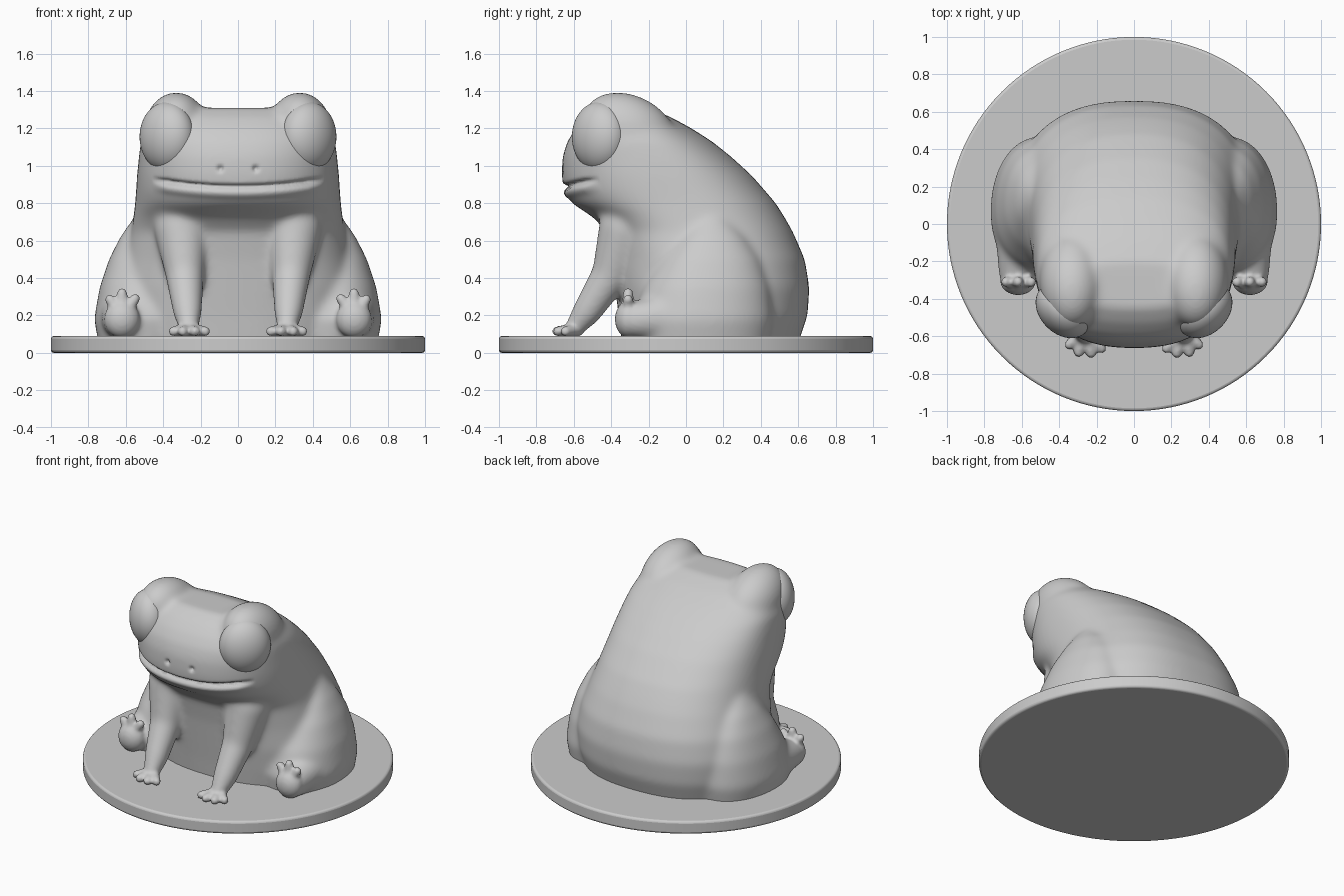
import bpy, bmesh, math
from mathutils import Matrix, Vector

cube = bpy.data.objects.get("Cube")
if cube:
    bpy.data.objects.remove(cube, do_unlink=True)

VOXEL = 0.011

clay = bpy.data.materials.new("clay_grey")
clay.use_nodes = True
clay.diffuse_color = (0.6, 0.6, 0.6, 1)
clay.node_tree.nodes["Principled BSDF"].inputs["Base Color"].default_value = (0.6, 0.6, 0.6, 1)


def skin(bm, rings):
    """Close a stack of equal point rings into a solid."""
    rings = [[bm.verts.new(p) for p in ring] for ring in rings]
    for low, high in zip(rings, rings[1:]):
        for i in range(len(low)):
            j = (i + 1) % len(low)
            bm.faces.new((low[i], low[j], high[j], high[i]))
    bm.faces.new(rings[0][::-1])
    bm.faces.new(rings[-1])


def loft(bm, sections, x=0.0, n=2.4, count=64):
    """Stack rounded sections: height, half width, front y, widest y, back y."""
    rings = []
    for z, w, front, mid, back in sections:
        ring = []
        for i in range(count):
            a = 2 * math.pi * i / count
            c, s = math.cos(a), math.sin(a)
            depth = back - mid if s > 0 else mid - front
            ring.append((x + w * math.copysign(abs(c) ** (2 / n), c),
                         mid + depth * math.copysign(abs(s) ** (2 / n), s), z))
        rings.append(ring)
    skin(bm, rings)


def ellipsoid(bm, centre, radii, tilt=0.0, turn=0.0):
    m = (Matrix.Translation(centre) @ Matrix.Rotation(turn, 4, 'Z')
         @ Matrix.Rotation(tilt, 4, 'X') @ Matrix.Diagonal((*radii, 1)))
    bmesh.ops.create_uvsphere(bm, u_segments=48, v_segments=32, radius=1, matrix=m)


def capsule(bm, a, ra, b, rb, count=24):
    """Tapered limb segment with rounded ends."""
    a, b = Vector(a), Vector(b)
    spin = (b - a).to_track_quat('Z', 'Y')
    rings = []
    for centre, r, first in ((a, ra, -85), (b, rb, 0)):
        for step in range(6):
            lat = math.radians(first + step * 17)
            ring = []
            for i in range(count):
                t = 2 * math.pi * i / count
                p = Vector((math.cos(lat) * math.cos(t),
                            math.cos(lat) * math.sin(t), math.sin(lat)))
                ring.append(centre + spin @ (p * r))
            rings.append(ring)
    skin(bm, rings)


def limb(bm, points):
    for (a, ra), (b, rb) in zip(points, points[1:]):
        capsule(bm, a, ra, b, rb)


def make_object(name, bm):
    mesh = bpy.data.meshes.new(name)
    bmesh.ops.recalc_face_normals(bm, faces=bm.faces)
    bm.to_mesh(mesh)
    bm.free()
    obj = bpy.data.objects.new(name, mesh)
    bpy.context.collection.objects.link(obj)
    return obj


def fuse(obj, rounds):
    """Merge overlapping volumes into one skin and relax it."""
    remesh = obj.modifiers.new("fuse", 'REMESH')
    remesh.mode = 'VOXEL'
    remesh.voxel_size = VOXEL
    relax = obj.modifiers.new("relax", 'SMOOTH')
    relax.factor = 0.5
    relax.iterations = rounds
    bpy.context.view_layer.update()
    graph = bpy.context.evaluated_depsgraph_get()
    mesh = bpy.data.meshes.new_from_object(obj.evaluated_get(graph))
    obj.modifiers.clear()
    obj.data = mesh


def finish(obj):
    obj.data.materials.clear()
    obj.data.materials.append(clay)
    obj.data.shade_smooth()


# Torso and head
bm = bmesh.new()
loft(bm, [
    (0.02, 0.58, -0.34, 0.10, 0.59),
    (0.20, 0.63, -0.36, 0.10, 0.65),
    (0.35, 0.64, -0.38, 0.10, 0.66),
    (0.50, 0.61, -0.40, 0.10, 0.635),
    (0.65, 0.57, -0.43, 0.05, 0.57),
    (0.72, 0.56, -0.49, 0.00, 0.53),
    (0.80, 0.55, -0.61, -0.05, 0.48),
    (0.87, 0.545, -0.655, -0.10, 0.42),
    (0.95, 0.54, -0.665, -0.15, 0.35),
    (1.05, 0.53, -0.66, -0.20, 0.24),
    (1.13, 0.52, -0.635, -0.25, 0.14),
    (1.20, 0.49, -0.59, -0.28, 0.03),
    (1.26, 0.44, -0.53, -0.30, -0.08),
    (1.31, 0.34, -0.45, -0.32, -0.20)])

for side in (1, -1):
    # Brow ridges
    ellipsoid(bm, (side * 0.33, -0.30, 1.18), (0.175, 0.27, 0.195), tilt=math.radians(-28))
    # Thighs
    loft(bm, [
        (0.02, 0.24, -0.27, 0.06, 0.44),
        (0.18, 0.27, -0.29, 0.06, 0.47),
        (0.35, 0.24, -0.23, 0.08, 0.45),
        (0.50, 0.19, -0.14, 0.10, 0.40),
        (0.62, 0.13, -0.04, 0.12, 0.32),
        (0.72, 0.06, 0.05, 0.13, 0.22)], x=side * 0.5, n=2.1)
    # Shins
    limb(bm, [((side * 0.60, 0.0, 0.20), 0.15), ((side * 0.625, -0.27, 0.175), 0.10)])
    # Arms
    limb(bm, [((side * 0.30, -0.32, 0.66), 0.15),
              ((side * 0.285, -0.40, 0.42), 0.105),
              ((side * 0.27, -0.53, 0.22), 0.08),
              ((side * 0.262, -0.60, 0.13), 0.055)])

frog = make_object("frog_body", bm)
fuse(frog, 50)

# Hands, feet and toes
bm = bmesh.new()
bm.from_mesh(frog.data)
for side in (1, -1):
    wrist = (side * 0.262, -0.58, 0.125)
    for x, y in ((0.175, -0.665), (0.23, -0.69), (0.295, -0.685), (0.345, -0.645)):
        capsule(bm, wrist, 0.038, (side * x, y, 0.115), 0.027)
    ellipsoid(bm, (side * 0.62, -0.305, 0.18), (0.095, 0.075, 0.10))
    for x, z in ((0.55, 0.29), (0.62, 0.32), (0.685, 0.285)):
        capsule(bm, (side * 0.62, -0.31, 0.20), 0.042, (side * x, -0.31, z), 0.027)
bmesh.ops.recalc_face_normals(bm, faces=bm.faces)
bm.to_mesh(frog.data)
bm.free()
fuse(frog, 5)

# Mouth crease, lower lip and nostrils pressed into the skin
moves = []
for v in frog.data.vertices:
    p = v.co
    if p.y > -0.4 or not 0.75 < p.z < 1.1:
        continue
    d = p.z - (0.885 + 0.2 * p.x ** 2)
    fade = min(1, max(0, (0.46 - abs(p.x)) / 0.08))
    push = fade * (0.010 * math.exp(-((d + 0.035) / 0.025) ** 2)
                   - 0.028 * math.exp(-(d / 0.013) ** 2))
    hole = math.hypot(abs(p.x) - 0.095, p.z - 0.985)
    push -= 0.025 * math.exp(-(hole / 0.014) ** 2)
    moves.append((v.index, p + Vector(v.normal) * push))
for index, place in moves:
    frog.data.vertices[index].co = place
finish(frog)

# Eyes
for side, name in ((1, "left_eye"), (-1, "right_eye")):
    bm = bmesh.new()
    ellipsoid(bm, (side * 0.378, -0.462, 1.155), (0.168, 0.125, 0.187),
              turn=side * math.radians(45))
    finish(make_object(name, bm))

# Round base
bm = bmesh.new()
bmesh.ops.create_cone(bm, cap_ends=True, segments=128, radius1=1, radius2=1,
                      depth=0.09, matrix=Matrix.Translation((0, 0, 0.045)))
base = make_object("round_base", bm)
base.data.materials.append(clay)
bevel = base.modifiers.new("rounded_rim", 'BEVEL')
bevel.width = 0.015
bevel.segments = 3
bevel.limit_method = 'ANGLE'
bpy.ops.object.select_all(action='DESELECT')
base.select_set(True)
bpy.context.view_layer.objects.active = base
bpy.ops.object.shade_smooth_by_angle(angle=math.radians(40))
